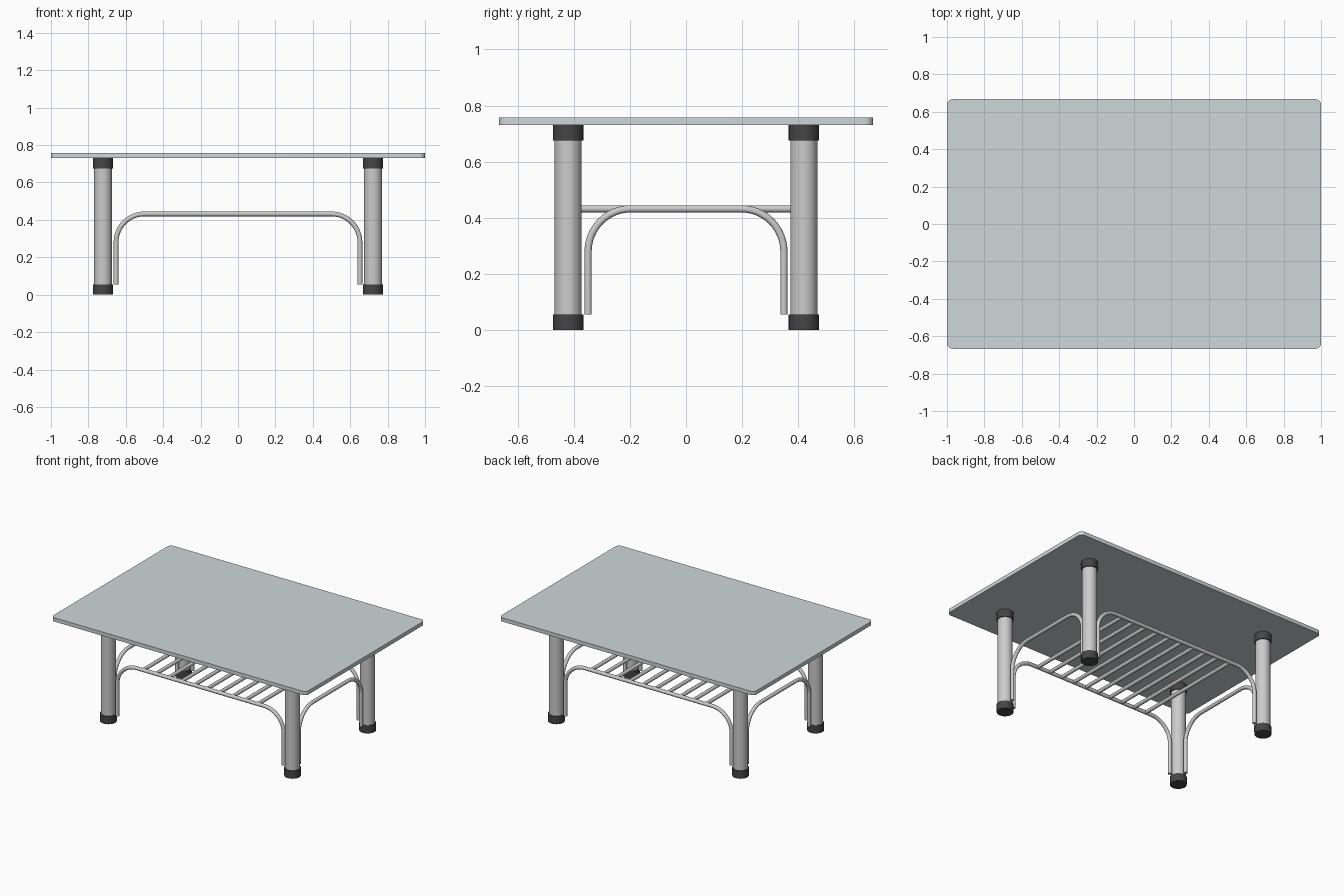
import bpy, math
from mathutils import Vector

if "Cube" in bpy.data.objects:
    bpy.data.objects.remove(bpy.data.objects["Cube"])

LX, LY = 0.722, 0.42      # leg centres
RAIL_Z, TUBE = 0.432, 0.0128


def smooth(ob):
    bpy.ops.object.select_all(action='DESELECT')
    ob.select_set(True)
    bpy.context.view_layer.objects.active = ob
    bpy.ops.object.shade_smooth_by_angle(angle=math.radians(35))


def cylinder(name, r, p, q, sides=32):
    p, q = Vector(p), Vector(q)
    bpy.ops.mesh.primitive_cylinder_add(vertices=sides, radius=r, depth=(q - p).length,
                                        location=(p + q) / 2)
    ob = bpy.context.object
    ob.name = name
    ob.rotation_euler = (q - p).to_track_quat('Z', 'Y').to_euler()
    smooth(ob)
    return ob


def arch(name, half, radius, place):
    # Arch path in (u, z): foot, rounded shoulder, flat, mirrored back down
    side = [(-half, 0.055)]
    for i in range(13):
        a = math.pi / 2 * i / 12
        side.append((-half + radius * (1 - math.cos(a)), RAIL_Z - radius * (1 - math.sin(a))))
    pts = side + [(-u, z) for u, z in reversed(side)]
    cu = bpy.data.curves.new(name, 'CURVE')
    cu.dimensions = '3D'
    cu.bevel_depth = TUBE
    cu.bevel_resolution = 4
    cu.use_fill_caps = True
    sp = cu.splines.new('POLY')
    sp.points.add(len(pts) - 1)
    for p, (u, z) in zip(sp.points, pts):
        p.co = (*place(u, z), 1)
    ob = bpy.data.objects.new(name, cu)
    bpy.context.collection.objects.link(ob)
    bpy.ops.object.select_all(action='DESELECT')
    ob.select_set(True)
    bpy.context.view_layer.objects.active = ob
    bpy.ops.object.convert(target='MESH')
    smooth(bpy.context.object)


dark = bpy.data.materials.new("dark_cap")
dark.diffuse_color = (0.06, 0.06, 0.06, 1)
dark.use_nodes = True
dark.node_tree.nodes["Principled BSDF"].inputs["Base Color"].default_value = dark.diffuse_color
glass = bpy.data.materials.new("pale_glass")
glass.diffuse_color = (0.62, 0.68, 0.69, 0.6)
glass.use_nodes = True
glass.node_tree.nodes["Principled BSDF"].inputs["Base Color"].default_value = glass.diffuse_color

# Table top with rounded corners
W, D, R = 1.0, 0.667, 0.03
outline = []
for cx, cy, start in ((1, 1, 0), (-1, 1, 90), (-1, -1, 180), (1, -1, 270)):
    for i in range(9):
        a = math.radians(start + 90 * i / 8)
        outline.append((cx * (W - R) + R * math.cos(a), cy * (D - R) + R * math.sin(a)))
n = len(outline)
verts = [(x, y, z) for z in (0.73, 0.757) for x, y in outline]
faces = [list(range(n))[::-1], list(range(n, 2 * n))]
faces += [(i, (i + 1) % n, n + (i + 1) % n, n + i) for i in range(n)]
me = bpy.data.meshes.new("table_top")
me.from_pydata(verts, [], faces)
me.materials.append(glass)
top = bpy.data.objects.new("table_top", me)
bpy.context.collection.objects.link(top)
smooth(top)

# Legs with dark end caps
for sx, xn in ((-1, "left"), (1, "right")):
    for sy, yn in ((-1, "front"), (1, "back")):
        x, y = sx * LX, sy * LY
        tag = f"{yn}_{xn}"
        cylinder(tag + "_leg", 0.048, (x, y, 0.05), (x, y, 0.68))
        for part, z0, z1 in (("foot", 0, 0.055), ("top_cap", 0.676, 0.73)):
            cap = cylinder(f"{tag}_{part}", 0.054, (x, y, z0), (x, y, z1))
            cap.data.materials.append(dark)

# Bent tube arches between the legs
for s, yn, xn in ((-1, "front", "left"), (1, "back", "right")):
    arch(yn + "_arch", 0.652, 0.152, lambda u, z: (u, s * LY, z))
    arch(xn + "_arch", 0.349, 0.152, lambda u, z: (s * LX, u, z))

# Shelf slats across the long arches
COUNT = 10
for i in range(COUNT):
    x = -0.45 + 0.9 * i / (COUNT - 1)
    cylinder(f"shelf_slat_{i + 1}", 0.0125, (x, -LY, RAIL_Z), (x, LY, RAIL_Z), 16)
